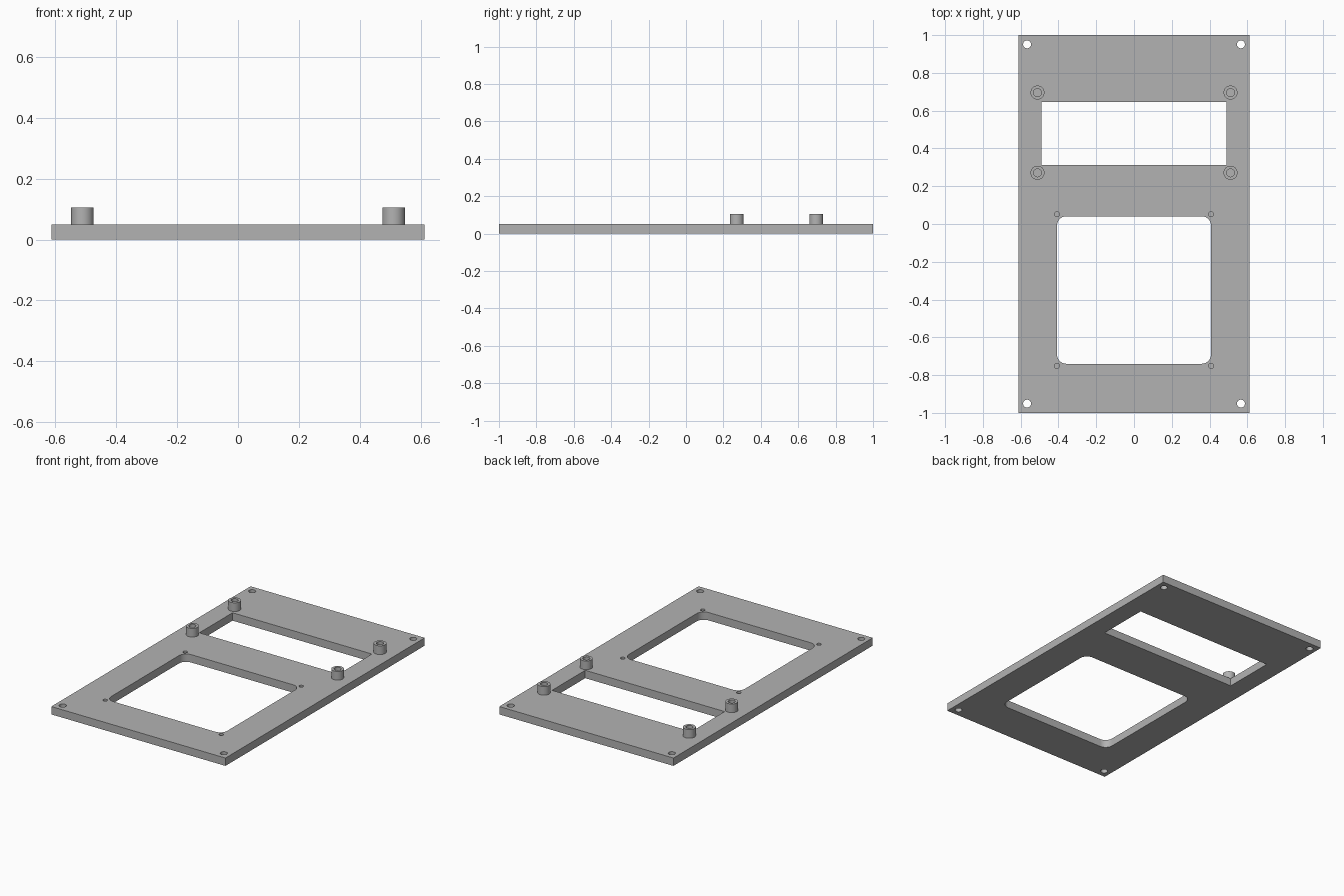
import bpy, bmesh, math
from mathutils import Matrix

cube = bpy.data.objects.get("Cube")
if cube:
    bpy.data.objects.remove(cube, do_unlink=True)

THICK = 0.05
TOP = 0.105

grey = bpy.data.materials.new("plain grey")
grey.use_nodes = True
colour = (0.45, 0.45, 0.45, 1)
grey.diffuse_color = colour
grey.node_tree.nodes["Principled BSDF"].inputs["Base Color"].default_value = colour


def prism(name, points, z0, z1):
    """Extrude a flat outline from z0 up to z1."""
    bm = bmesh.new()
    base = bm.faces.new([bm.verts.new((x, y, z0)) for x, y in points])
    top = bmesh.ops.extrude_face_region(bm, geom=[base])["geom"]
    verts = [v for v in top if isinstance(v, bmesh.types.BMVert)]
    bmesh.ops.translate(bm, verts=verts, vec=(0, 0, z1 - z0))
    bmesh.ops.recalc_face_normals(bm, faces=bm.faces)
    mesh = bpy.data.meshes.new(name)
    bm.to_mesh(mesh)
    bm.free()
    obj = bpy.data.objects.new(name, mesh)
    obj.data.materials.append(grey)
    bpy.context.collection.objects.link(obj)
    return obj


def rectangle(x0, x1, y0, y1):
    return [(x0, y0), (x1, y0), (x1, y1), (x0, y1)]


def circle(x, y, r, n=32):
    return [(x + r * math.cos(math.tau * i / n), y + r * math.sin(math.tau * i / n))
            for i in range(n)]


def rounded(x0, x1, y0, y1, r, n=8):
    corners = [(x1 - r, y1 - r), (x0 + r, y1 - r), (x0 + r, y0 + r), (x1 - r, y0 + r)]
    return [(cx + r * math.cos((q + i / n) * math.pi / 2),
             cy + r * math.sin((q + i / n) * math.pi / 2))
            for q, (cx, cy) in enumerate(corners) for i in range(n + 1)]


def cut(obj, points, z0, z1):
    """Subtract an extruded outline from a part."""
    cutter = prism("cutter", points, z0, z1)
    cutter.hide_render = True
    mod = obj.modifiers.new("cut", "BOOLEAN")
    mod.operation = "DIFFERENCE"
    mod.solver = "EXACT"
    mod.object = cutter
    bpy.context.view_layer.objects.active = obj
    bpy.ops.object.modifier_apply(modifier=mod.name)
    bpy.data.objects.remove(cutter, do_unlink=True)


def smooth(obj):
    bpy.ops.object.select_all(action="DESELECT")
    obj.select_set(True)
    bpy.context.view_layer.objects.active = obj
    bpy.ops.object.shade_smooth_by_angle(angle=math.radians(30))


# Panel with its two window openings
panel = prism("panel", rectangle(-0.612, 0.612, -1, 1), 0, THICK)
cut(panel, rectangle(-0.49, 0.49, 0.312, 0.645), -0.1, 0.2)
cut(panel, rounded(-0.408, 0.408, -0.74, 0.041, 0.05), -0.1, 0.2)

for side in (-1, 1):
    # Through holes at the panel corners
    for y in (-0.951, 0.951):
        cut(panel, circle(side * 0.566, y, 0.021), -0.1, 0.2)
    # Blind pilot holes at the corners of the large window
    for y in (-0.751, 0.052):
        cut(panel, circle(side * 0.408, y, 0.0135), 0.015, 0.2)
smooth(panel)

# Hollow standoffs around the upper window
for side, label in ((-1, "right"), (1, "left")):
    for y, place in ((0.271, "front"), (0.696, "back")):
        post = prism(f"{place}_{label}_standoff", circle(side * 0.511, y, 0.037), THICK, TOP)
        cut(post, circle(side * 0.511, y, 0.021), THICK + 0.003, 0.2)
        smooth(post)
